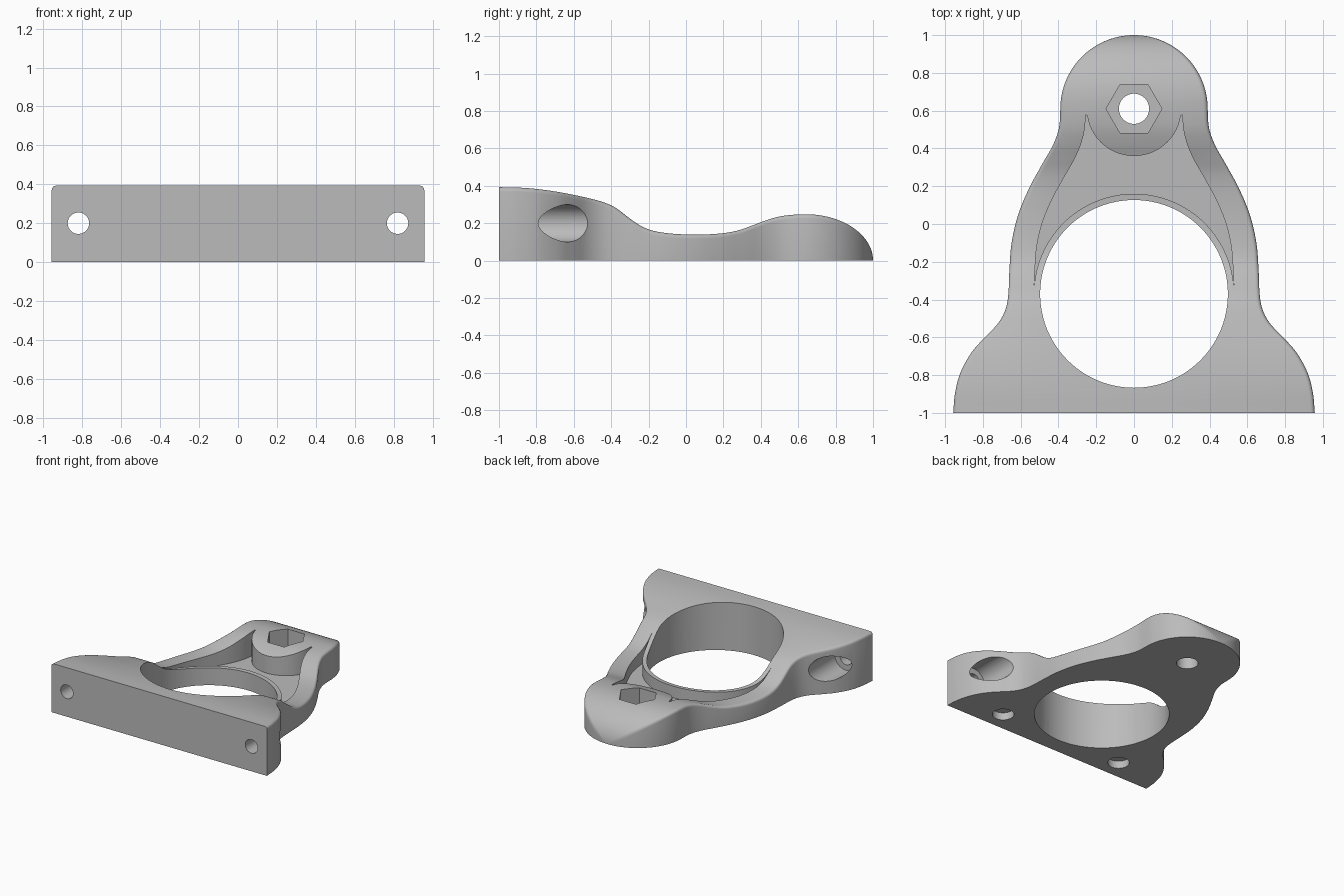
import bpy, bmesh, math

if "Cube" in bpy.data.objects:
    bpy.data.objects.remove(bpy.data.objects["Cube"])

LUG_Y, RING_Y = 0.61, -0.37

# Half width of the plan outline and height of the side profile, along y
WIDTH = [(-1, .957), (-.9, .948), (-.79, .92), (-.68, .86), (-.6, .79), (-.53, .723),
         (-.46, .683), (-.38, .666), (-.25, .66), (-.1, .648), (.05, .613), (.19, .555),
         (.31, .49), (.42, .428), (.51, .397), (.61, .39)]
HEIGHT = [(-1, .393), (-.85, .388), (-.7, .37), (-.55, .341), (-.45, .315), (-.38, .285),
          (-.3, .225), (-.24, .185), (-.18, .161), (-.1, .147), (0, .14), (.1, .14),
          (.2, .147), (.28, .162), (.36, .19), (.42, .213), (.5, .236), (.58, .246), (.64, .248)]


def curve(pts, y):
    """Smooth cubic through the points."""
    n = len(pts)
    i = max(k for k in range(n - 1) if pts[k][0] <= y or k == 0)

    def slope(k):
        a, b = pts[max(k - 1, 0)], pts[min(k + 1, n - 1)]
        return (b[1] - a[1]) / (b[0] - a[0])
    (y0, v0), (y1, v1) = pts[i], pts[i + 1]
    d = y1 - y0
    t = (y - y0) / d
    return ((2*t**3 - 3*t**2 + 1) * v0 + (t**3 - 2*t**2 + t) * d * slope(i)
            + (3*t**2 - 2*t**3) * v1 + (t**3 - t**2) * d * slope(i + 1))


def width(y):
    if y > LUG_Y:
        return math.sqrt(max(.39**2 - (y - LUG_Y)**2, 0))
    return curve(WIDTH, y)


def height(y):
    if y > .64:
        return .248 * math.sqrt(max(1 - ((y - .64) / .36)**2, 0))
    return curve(HEIGHT, y)


def make_object(name, bm):
    bmesh.ops.recalc_face_normals(bm, faces=bm.faces)
    me = bpy.data.meshes.new(name)
    bm.to_mesh(me)
    bm.free()
    ob = bpy.data.objects.new(name, me)
    bpy.context.collection.objects.link(ob)
    return ob


def loft(name, sections):
    """Skin a list of closed sections and cap both ends."""
    bm = bmesh.new()
    rows = [[bm.verts.new(p) for p in s] for s in sections]
    for a, b in zip(rows, rows[1:]):
        for i in range(len(a)):
            j = (i + 1) % len(a)
            bm.faces.new((a[i], a[j], b[j], b[i]))
    bm.faces.new(rows[0])
    bm.faces.new(rows[-1])
    return make_object(name, bm)


def prism_z(name, pts, z0, z1):
    return loft(name, [[(x, y, z) for x, y in pts] for z in (z0, z1)])


def circle(cx, cy, r, n):
    return [(cx + r * math.cos(2 * math.pi * i / n), cy + r * math.sin(2 * math.pi * i / n))
            for i in range(n)]


def cylinder_y(name, x, z, r, y0, y1):
    return loft(name, [[(a, y, b) for a, b in circle(x, z, r, 48)] for y in (y0, y1)])


# Bracket body: rounded-top cross-sections skinned from front to back
ys = [-1 + 1.61 * i / 90 for i in range(90)]
ys += [LUG_Y + .39 * math.sin(math.pi / 2 * i / 30) for i in range(30)] + [.9998]
sections = []
for y in ys:
    w, h = width(y), height(y)
    r = min(.022, .3 * h, .3 * w)
    arc = [(w - r + r * math.cos(a), h - r + r * math.sin(a))
           for a in (math.pi / 2 * k / 4 for k in range(5))]
    half = [(w, 0)] + arc
    sec = half + [(-x, z) for x, z in reversed(half)]
    sections.append([(x, y, z) for x, z in sec])
bracket = loft("bracket_body", sections)

# Recess between the rails, the boss and the rim of the large hole
rail = []
for i in range(41):
    y = -.33 + .91 * i / 40
    s = (width(y + .005) - width(y - .005)) / .01
    n = math.hypot(1, s)
    px, py = width(y) - .135 / n, y + .135 * s / n
    if py < 0:
        px = max(px, math.sqrt(.53**2 - (py - RING_Y)**2) + .001)
    else:
        px = max(px, math.sqrt(max(.25**2 - (py - LUG_Y)**2, 0)) + .002)
    rail.append((px, py))
boss = [(.25 * math.cos(a), LUG_Y + .25 * math.sin(a))
        for a in (math.radians(-8 - 164 * i / 40) for i in range(41))]
rim = [(.53 * math.cos(a), RING_Y + .53 * math.sin(a))
       for a in (math.radians(174 - 168 * i / 60) for i in range(61))]
recess = rail + boss + [(-x, y) for x, y in reversed(rail)] + rim

cutters = [
    prism_z("recess_cutter", recess, .05, .6),
    prism_z("large_hole_cutter", circle(0, RING_Y, .497, 96), -.1, .6),
    prism_z("nut_pocket_cutter", circle(0, LUG_Y, .148, 6), .1, .6),
    prism_z("bolt_hole_cutter", circle(0, LUG_Y, .08, 48), -.1, .5),
]
# Mounting holes, their counterbores and the blind holes underneath
for side in (-1, 1):
    cutters += [
        cylinder_y("mount_hole_cutter", side * .82, .2, .055, -1.1, -.7),
        cylinder_y("counterbore_cutter", side * .82, .2, .1, -.86, -.4),
        prism_z("blind_hole_cutter", circle(side * .555, -.84, .08, 48), -.1, .06),
    ]

bpy.context.view_layer.objects.active = bracket
for c in cutters:
    m = bracket.modifiers.new("cut", 'BOOLEAN')
    m.operation, m.solver, m.object = 'DIFFERENCE', 'EXACT', c
    bpy.ops.object.modifier_apply(modifier=m.name)
    bpy.data.objects.remove(c, do_unlink=True)

grey = bpy.data.materials.new("plain_grey")
grey.diffuse_color = (.5, .5, .5, 1)
grey.use_nodes = True
grey.node_tree.nodes["Principled BSDF"].inputs["Base Color"].default_value = grey.diffuse_color
bracket.data.materials.clear()
bracket.data.materials.append(grey)

bpy.ops.object.select_all(action='DESELECT')
bracket.select_set(True)
bpy.ops.object.shade_smooth_by_angle(angle=math.radians(30))
